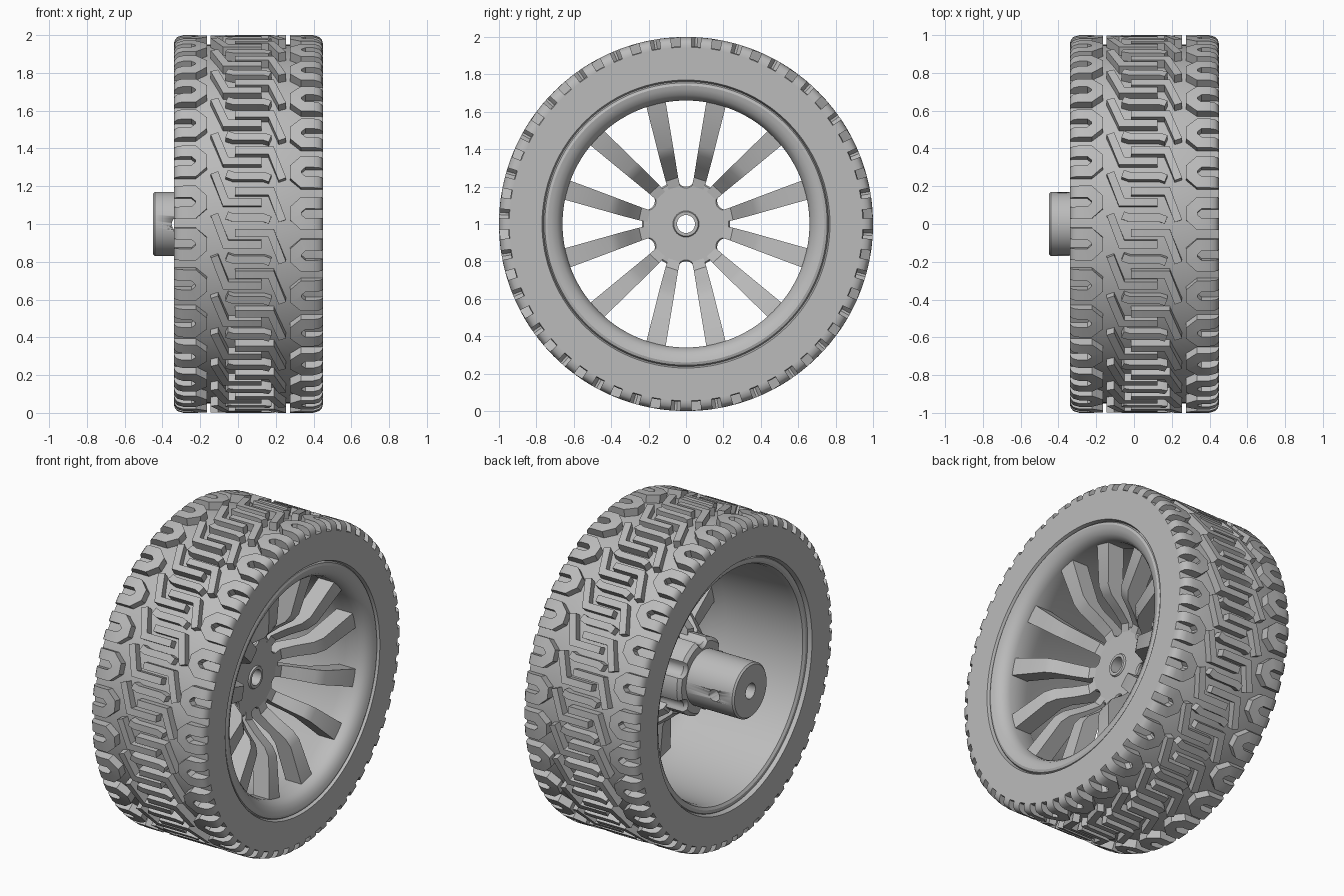
import bpy
import bmesh
from math import sin, cos, pi, radians, sqrt
from mathutils import Vector

if "Cube" in bpy.data.objects:
    bpy.data.objects.remove(bpy.data.objects["Cube"])

REPEATS = 28
PITCH = 2 * pi / REPEATS
X0, X1 = -0.34, 0.45          # tyre edges along the axle
BASE = 0.95                   # radius of the groove floor
MID = (X0 + X1) / 2

grey = bpy.data.materials.new("wheel grey")
grey.use_nodes = True
grey.diffuse_color = (0.5, 0.5, 0.5, 1)
grey.node_tree.nodes["Principled BSDF"].inputs["Base Color"].default_value = (0.5, 0.5, 0.5, 1)


def polar(x, r, a):
    """Point at radius r and angle a (from the top towards +y) round the axle."""
    return Vector((x, r * sin(a), 1 + r * cos(a)))


def finish(name, bm, angle=30):
    bmesh.ops.recalc_face_normals(bm, faces=bm.faces)
    mesh = bpy.data.meshes.new(name)
    bm.to_mesh(mesh)
    bm.free()
    mesh.materials.append(grey)
    obj = bpy.data.objects.new(name, mesh)
    bpy.context.collection.objects.link(obj)
    bpy.ops.object.select_all(action='DESELECT')
    obj.select_set(True)
    bpy.context.view_layer.objects.active = obj
    bpy.ops.object.shade_smooth_by_angle(angle=radians(angle))
    return obj


def skin(bm, rings, closed):
    """Join rings of points with quads; close the loft or cap its ends."""
    rows = [[bm.verts.new(p) for p in ring] for ring in rings]
    n = len(rows[0])
    for i in range(len(rows) if closed else len(rows) - 1):
        a, b = rows[i], rows[(i + 1) % len(rows)]
        for j in range(n):
            k = (j + 1) % n
            bm.faces.new((a[j], a[k], b[k], b[j]))
    if not closed:
        bm.faces.new(rows[0])
        bm.faces.new(rows[-1])


def lathe(name, profile, segments=112):
    bm = bmesh.new()
    skin(bm, [[polar(x, r, 2 * pi * i / segments) for x, r in profile]
              for i in range(segments)], True)
    return finish(name, bm)


# Tyre carcass and rim
lathe("tyre", [(X0, 0.77), (X0, 0.945), (X0 + 0.01, BASE), (X1 - 0.01, BASE),
               (X1, 0.945), (X1, 0.77), (0.4, 0.75), (-0.29, 0.75)])
lathe("rim", [(0.40, 0.77), (0.425, 0.765), (0.44, 0.755), (0.445, 0.74), (0.44, 0.72),
              (0.425, 0.69), (0.40, 0.67), (0.37, 0.66), (0.25, 0.66), (0.2, 0.685),
              (-0.28, 0.71), (-0.31, 0.72), (-0.32, 0.735), (-0.32, 0.755), (-0.30, 0.77)])


# Tread: raised strips following short paths, repeated round the tyre
def top_radius(x):
    d = min(x - X0, X1 - x, 0.05)
    return BASE + 0.004 + sqrt(max(0.046 ** 2 - (0.046 * (1 - d / 0.05)) ** 2, 0))


def strip_sides(path, width):
    pts = [Vector(p) for p in path]
    pairs = []
    for i, p in enumerate(pts):
        before = (p - pts[i - 1]).normalized() if i else None
        after = (pts[i + 1] - p).normalized() if i + 1 < len(pts) else before
        before = before or after
        n1, n2 = Vector((-before.y, before.x)), Vector((-after.y, after.x))
        n = (n1 + n2).normalized()
        off = n * (width / 2 / n.dot(n1))
        pairs.append((p + off, p - off))
    return pairs


def add_strip(bm, path, width, turn):
    rings = []
    for a, b in strip_sides(path, width):
        rings.append([polar(a.x, BASE - 0.01, a.y + turn), polar(a.x, top_radius(a.x), a.y + turn),
                      polar(b.x, top_radius(b.x), b.y + turn), polar(b.x, BASE - 0.01, b.y + turn)])
    skin(bm, rings, False)


def shoulder(edge, side, centre):
    """C-shaped block opening to the tyre edge."""
    arm = [(0, 0.056), (0.006, 0.056), (0.02, 0.056), (0.05, 0.056), (0.105, 0.056), (0.145, 0.02)]
    path = arm + [(d, -s) for d, s in reversed(arm)]
    return [(edge + side * d, centre + s) for d, s in path]


hook = [(-0.18, 0.13), (-0.12, -0.03), (0.07, -0.03)]
central = [hook, [(-u, -v) for u, v in hook],
           [(-0.115, 0.125), (-0.08, 0.112), (0.08, 0.112), (0.115, 0.099)]]
patterns = {
    "left_shoulder_tread": [(shoulder(X1, -1, 0.056), 0.062)],
    "right_shoulder_tread": [(shoulder(X0, 1, 0.117), 0.062)],
    "centre_tread": [([(MID + u, 0.146 + v) for u, v in path], 0.042) for path in central],
}
for name, strips in patterns.items():
    bm = bmesh.new()
    for i in range(REPEATS):
        for path, width in strips:
            add_strip(bm, path, width, i * PITCH)
    finish(name, bm)

# Spokes: six mirrored pairs, cranked outwards from hub to rim
stations = [(0.18, 18.5, 0.031, 0.115), (0.25, 17.5, 0.035, 0.13), (0.31, 16.5, 0.038, 0.2),
            (0.37, 15.8, 0.041, 0.285), (0.42, 15.3, 0.043, 0.32), (0.68, 14, 0.054, 0.37)]
bm = bmesh.new()
for k in range(6):
    for side in (-1, 1):
        rings = []
        for r, deg, half, x in stations:
            a = radians(60 * k + side * deg)
            across = Vector((0, cos(a), -sin(a))) * half
            front, back = polar(x, r, a), polar(x - 0.11, r, a)
            rings.append([front + across, front - across, back - across, back + across])
        skin(bm, rings, False)
finish("spokes", bm, 25)


# Hub plate with six round scallops between the spoke pairs
def hub_radius(a):
    d = (a + pi / 6) % (pi / 3) - pi / 6
    gap = 0.05 ** 2 - (0.25 * sin(d)) ** 2
    return min(0.235, 0.25 * cos(d) - sqrt(gap)) if gap > 0 else 0.235


bm = bmesh.new()
rings = []
for i in range(180):
    a = 2 * pi * i / 180
    r = hub_radius(a)
    rings.append([polar(0.12, 0.065, a), polar(0.12, r - 0.008, a), polar(0.112, r, a),
                  polar(-0.1, r, a), polar(-0.12, r - 0.02, a), polar(-0.12, 0.065, a)])
skin(bm, rings, True)
finish("hub", bm)

# Axle collar ring and drive shaft with a bore
lathe("hub_collar", [(0.13, 0.048), (0.13, 0.065), (0.122, 0.07), (-0.1, 0.07), (-0.1, 0.048)], 48)
shaft = lathe("drive_shaft", [(-0.1, 0.048), (-0.1, 0.17), (-0.44, 0.17), (-0.45, 0.16),
                              (-0.45, 0.048)], 64)

# Cross hole for the set screw
bm = bmesh.new()
skin(bm, [[Vector((-0.315 + 0.036 * cos(t * pi / 16), y, 1 + 0.036 * sin(t * pi / 16)))
           for t in range(32)] for y in (-0.3, 0.3)], False)
cutter = finish("screw_hole_cutter", bm)
cut = shaft.modifiers.new("screw hole", 'BOOLEAN')
cut.operation = 'DIFFERENCE'
cut.object = cutter
bpy.ops.object.select_all(action='DESELECT')
bpy.context.view_layer.objects.active = shaft
shaft.select_set(True)
bpy.ops.object.modifier_apply(modifier=cut.name)
bpy.data.objects.remove(cutter)
